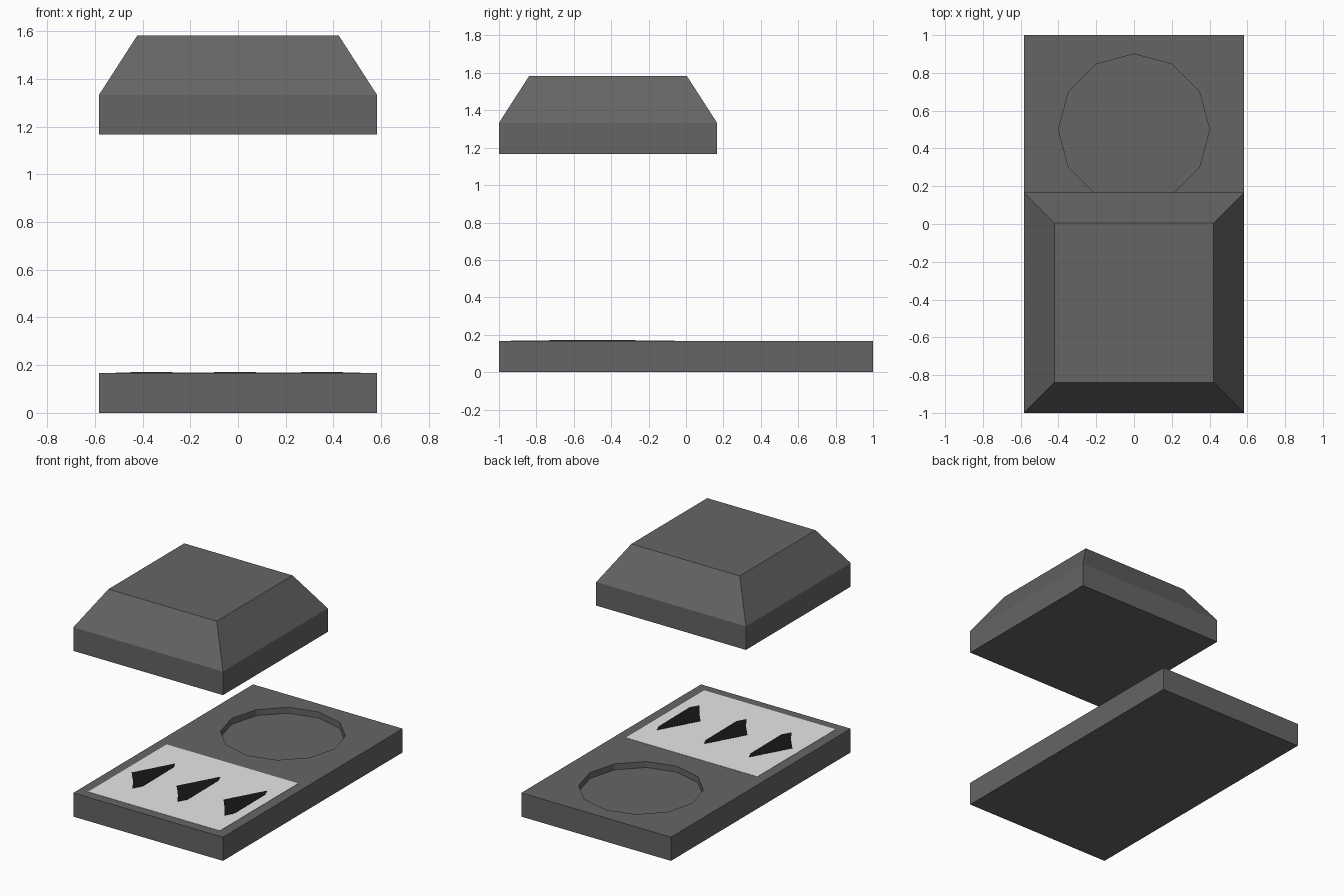
import bpy
import bmesh
import math

cube = bpy.data.objects.get("Cube")
if cube:
    bpy.data.objects.remove(cube, do_unlink=True)


def material(name, rgb):
    mat = bpy.data.materials.new(name)
    mat.use_nodes = True
    colour = (*rgb, 1.0)
    mat.diffuse_color = colour
    mat.node_tree.nodes["Principled BSDF"].inputs["Base Color"].default_value = colour
    return mat


GREY = material("dark grey", (0.13,) * 3)
WHITE = material("panel white", (0.88,) * 3)
BLACK = material("mark black", (0.008,) * 3)


def finish(name, bm, mat):
    bmesh.ops.recalc_face_normals(bm, faces=bm.faces)
    mesh = bpy.data.meshes.new(name)
    bm.to_mesh(mesh)
    bm.free()
    mesh.materials.append(mat)
    obj = bpy.data.objects.new(name, mesh)
    bpy.context.collection.objects.link(obj)
    return obj


def prism(name, outline, z0, z1, mat):
    """Extrude a flat outline from z0 up to z1."""
    bm = bmesh.new()
    face = bm.faces.new([bm.verts.new((x, y, z0)) for x, y in outline])
    new = bmesh.ops.extrude_face_region(bm, geom=[face])["geom"]
    for v in new:
        if isinstance(v, bmesh.types.BMVert):
            v.co.z = z1
    return finish(name, bm, mat)


def rectangle(x, y0, y1):
    return [(-x, y0), (x, y0), (x, y1), (-x, y1)]


HALF = 0.583
TOP = 0.167

# Base slab with a shallow twelve-sided recess
base = prism("base", rectangle(HALF, -1, 1), 0, TOP, GREY)
ring = [(0.4 * math.cos(i * math.tau / 12), 0.5 + 0.4 * math.sin(i * math.tau / 12))
        for i in range(12)]
cutter = prism("recess_cutter", ring, TOP - 0.042, TOP + 0.1, GREY)
cutter.hide_render = True
cutter.hide_viewport = True
cut = base.modifiers.new("recess", "BOOLEAN")
cut.operation = "DIFFERENCE"
cut.solver = "EXACT"
cut.object = cutter

# White panel with three black marks
prism("panel", rectangle(0.513, -0.935, -0.062), TOP - 0.002, TOP + 0.002, WHITE)
mark = [(-0.10, -0.54), (0.05, -0.27), (0.072, -0.32),
        (0.075, -0.67), (0.04, -0.73), (-0.02, -0.64)]
for side, x in (("right", -0.35), ("middle", 0), ("left", 0.365)):
    prism(f"{side}_mark", [(x + px, py) for px, py in mark], TOP, TOP + 0.004, BLACK)

# Floating lid: square block tapering to a smaller flat top
bm = bmesh.new()
loops = []
for half, z in ((HALF, 1.167), (HALF, 1.333), (0.422, 1.583)):
    loops.append([bm.verts.new((x, y - 0.417, z)) for x, y in rectangle(half, -half, half)])
for low, high in zip(loops, loops[1:]):
    for i in range(4):
        j = (i + 1) % 4
        bm.faces.new((low[i], low[j], high[j], high[i]))
bm.faces.new(loops[0])
bm.faces.new(loops[-1])
finish("lid", bm, GREY)
